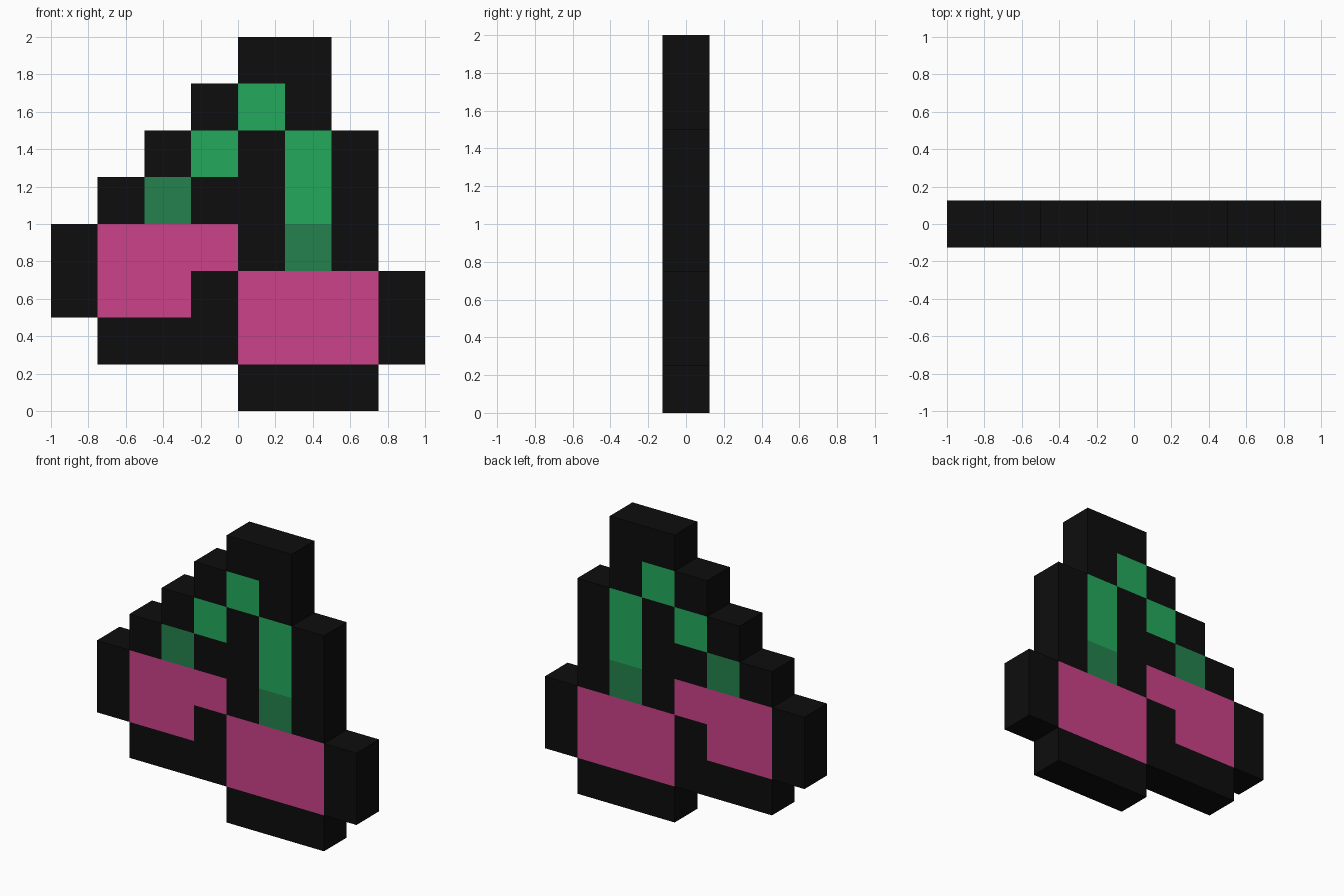
import bpy
import bmesh

if "Cube" in bpy.data.objects:
    bpy.data.objects.remove(bpy.data.objects["Cube"])

CELL = 0.25
DEPTH = 0.25

# Pixel picture, top row first: o outline, g stem, d stem shade, l / r cherries
PICTURE = [
    "....oo..",
    "...ogo..",
    "..ogogo.",
    ".odoogo.",
    "olllodo.",
    "ollorrro",
    ".ooorrro",
    "....ooo.",
]


def material(name, rgb):
    m = bpy.data.materials.new(name)
    m.diffuse_color = (*rgb, 1)
    m.use_nodes = True
    m.node_tree.nodes["Principled BSDF"].inputs["Base Color"].default_value = m.diffuse_color
    return m


black = material("black", (0.004, 0.004, 0.004))
green = material("green", (0.017, 0.40, 0.110))
dark_green = material("dark green", (0.018, 0.22, 0.074))
pink = material("pink", (0.60, 0.054, 0.248))


def slab(name, key, mat):
    """Join all cells of one letter into a flat sheet and extrude it to depth."""
    bm = bmesh.new()
    for row, line in enumerate(PICTURE):
        for col, c in enumerate(line):
            if c != key:
                continue
            x, z = -1 + col * CELL, 2 - (row + 1) * CELL
            corners = [(x, z), (x + CELL, z), (x + CELL, z + CELL), (x, z + CELL)]
            bm.faces.new([bm.verts.new((px, -DEPTH / 2, pz)) for px, pz in corners])
    bmesh.ops.remove_doubles(bm, verts=bm.verts[:], dist=0.001)
    # keep the front sheet and extrude a copy backwards
    ext = bmesh.ops.extrude_face_region(bm, geom=bm.faces[:], use_keep_orig=True)
    moved = [g for g in ext["geom"] if isinstance(g, bmesh.types.BMVert)]
    bmesh.ops.translate(bm, verts=moved, vec=(0, DEPTH, 0))
    # point every face outwards
    bm.normal_update()
    for f in bm.faces:
        y = f.calc_center_median().y
        if abs(f.normal.y) > 0.5 and f.normal.y * y < 0:
            f.normal_flip()
    bmesh.ops.recalc_face_normals(bm, faces=bm.faces[:])
    mesh = bpy.data.meshes.new(name)
    bm.to_mesh(mesh)
    bm.free()
    mesh.materials.append(mat)
    bpy.context.collection.objects.link(bpy.data.objects.new(name, mesh))


slab("outline", "o", black)
slab("stem", "g", green)
slab("stem_shade", "d", dark_green)
slab("left_cherry", "l", pink)
slab("right_cherry", "r", pink)
